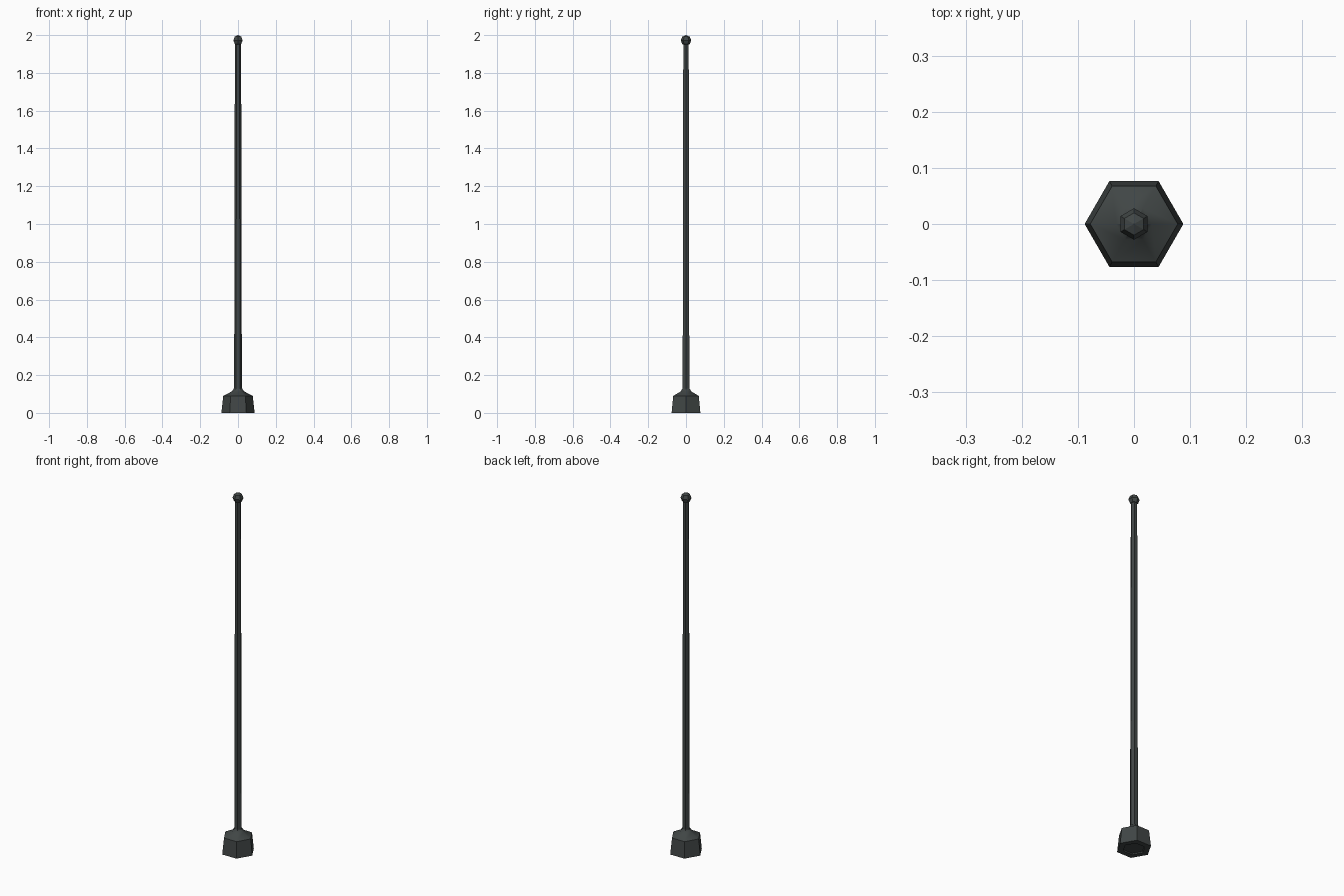
import bpy, math

if "Cube" in bpy.data.objects:
    bpy.data.objects.remove(bpy.data.objects["Cube"])

metal = bpy.data.materials.new("dark grey metal")
metal.diffuse_color = (0.052, 0.061, 0.060, 1)
metal.use_nodes = True
metal.node_tree.nodes["Principled BSDF"].inputs["Base Color"].default_value = metal.diffuse_color


def lathe(name, profile, sides=6, smooth_angle=32):
    """Revolve (radius, z) points, bottom to top, with a cap at each end."""
    verts, faces = [], []
    for r, z in profile:
        for i in range(sides):
            a = 2 * math.pi * i / sides
            verts.append((r * math.cos(a), r * math.sin(a), z))
    for k in range(len(profile) - 1):
        for i in range(sides):
            j = (i + 1) % sides
            faces.append((k * sides + i, k * sides + j,
                          (k + 1) * sides + j, (k + 1) * sides + i))
    faces.append(tuple(reversed(range(sides))))
    top = (len(profile) - 1) * sides
    faces.append(tuple(range(top, top + sides)))
    mesh = bpy.data.meshes.new(name)
    mesh.from_pydata(verts, [], faces)
    mesh.materials.append(metal)
    obj = bpy.data.objects.new(name, mesh)
    bpy.context.collection.objects.link(obj)
    bpy.ops.object.select_all(action='DESELECT')
    obj.select_set(True)
    bpy.context.view_layer.objects.active = obj
    bpy.ops.object.shade_smooth_by_angle(angle=math.radians(smooth_angle))
    return obj


# Hexagonal foot with a shallow recess underneath and a sloped collar
lathe("base", [(0.054, 0.006), (0.056, 0.0), (0.088, 0.0), (0.078, 0.09),
               (0.032, 0.114), (0.021, 0.13)])

# Slightly tapering whip
lathe("mast", [(0.0205, 0.12), (0.0165, 1.96)])

# Low-poly ball tip
bpy.ops.mesh.primitive_uv_sphere_add(segments=6, ring_count=4, radius=0.028,
                                     location=(0, 0, 1.972))
tip = bpy.context.object
tip.name = "ball_tip"
tip.data.materials.append(metal)
